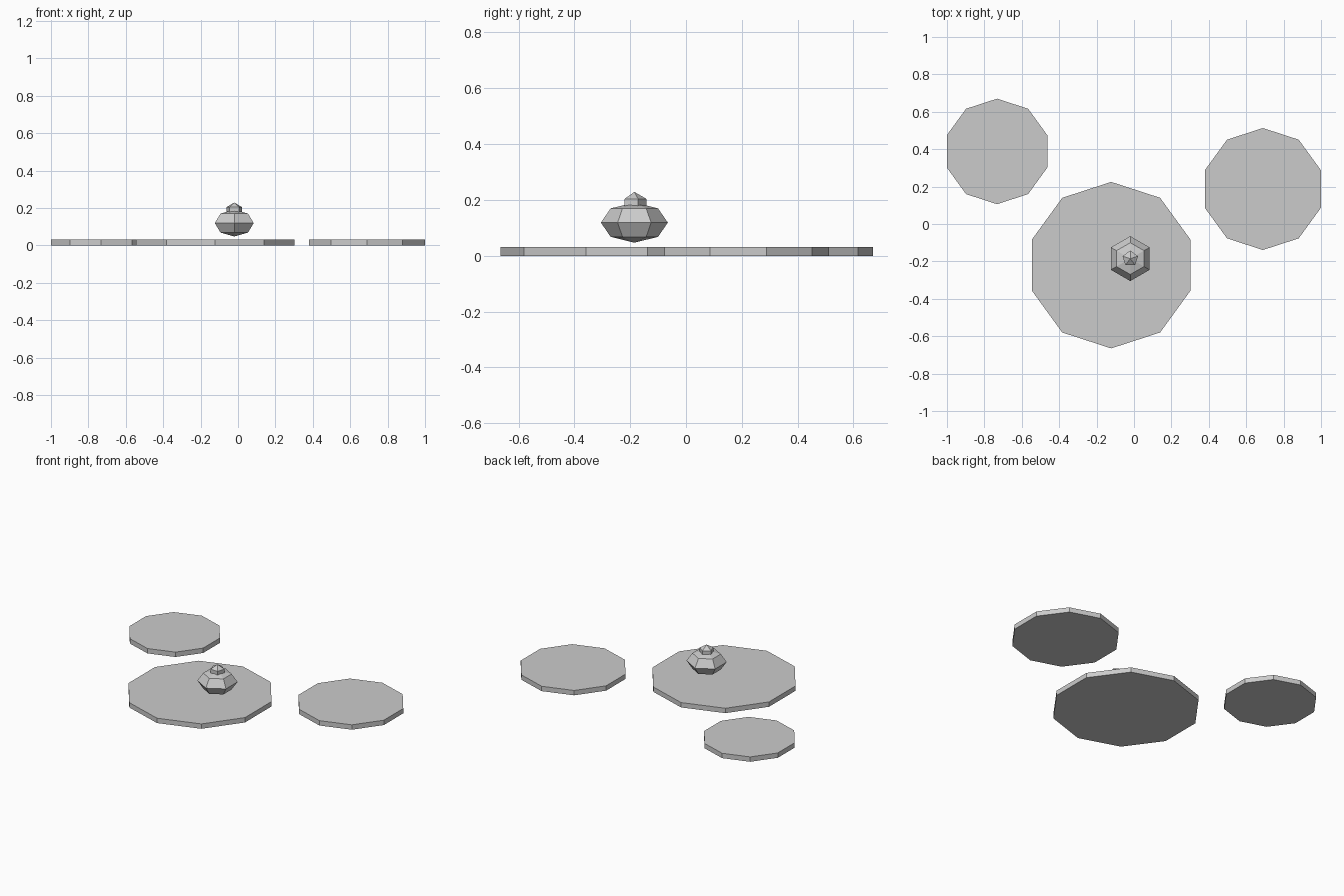
import bpy, bmesh
from math import sin, cos, pi

cube = bpy.data.objects.get("Cube")
if cube:
    bpy.data.objects.remove(cube, do_unlink=True)

# Single neutral grey
grey = bpy.data.materials.new("neutral_grey")
grey.use_nodes = True
colour = (0.6, 0.6, 0.6, 1)
grey.diffuse_color = colour
grey.node_tree.nodes["Principled BSDF"].inputs["Base Color"].default_value = colour


def lathe(name, sides, profile, location):
    """Flat-shaded solid from (radius, z) rings; first corner points to +y."""
    bm = bmesh.new()
    rings = []
    for r, z in profile:
        if r < 1e-6:
            rings.append([bm.verts.new((0, 0, z))])
        else:
            angles = [pi / 2 + 2 * pi * i / sides for i in range(sides)]
            rings.append([bm.verts.new((r * cos(a), r * sin(a), z)) for a in angles])
    for low, high in zip(rings, rings[1:]):
        for i in range(sides):
            j = (i + 1) % sides
            corners = [low[i % len(low)], low[j % len(low)],
                       high[j % len(high)], high[i % len(high)]]
            bm.faces.new(list(dict.fromkeys(corners)))
    # Cap open ends
    for ring in (rings[0], rings[-1]):
        if len(ring) > 1:
            bm.faces.new(ring)
    bmesh.ops.recalc_face_normals(bm, faces=bm.faces[:])
    mesh = bpy.data.meshes.new(name)
    bm.to_mesh(mesh)
    bm.free()
    mesh.materials.append(grey)
    obj = bpy.data.objects.new(name, mesh)
    obj.location = location
    bpy.context.collection.objects.link(obj)
    return obj


def ball_profile(radius, height, rings):
    """Half circle from bottom pole to top pole, as (radius, z) points."""
    steps = [pi * k / rings for k in range(rings + 1)]
    return [(radius * sin(t), -height * cos(t)) for t in steps]


# Floating pads: ten-sided discs
PAD_HEIGHT = 0.032
for name, radius, x, y in (
    ("large_pad", 0.445, -0.122, -0.22),
    ("left_pad", 0.326, 0.689, 0.187),
    ("right_pad", 0.282, -0.732, 0.388),
):
    lathe(name, 10, [(radius, 0), (radius, PAD_HEIGHT)], (x, y, 0))

# Flower bud hovering over the large pad, with a small tip
lathe("bud_body", 6, ball_profile(0.12, 0.072, 4), (-0.02, -0.185, 0.119))
lathe("bud_tip", 5, ball_profile(0.05, 0.05, 3), (-0.02, -0.185, 0.179))
